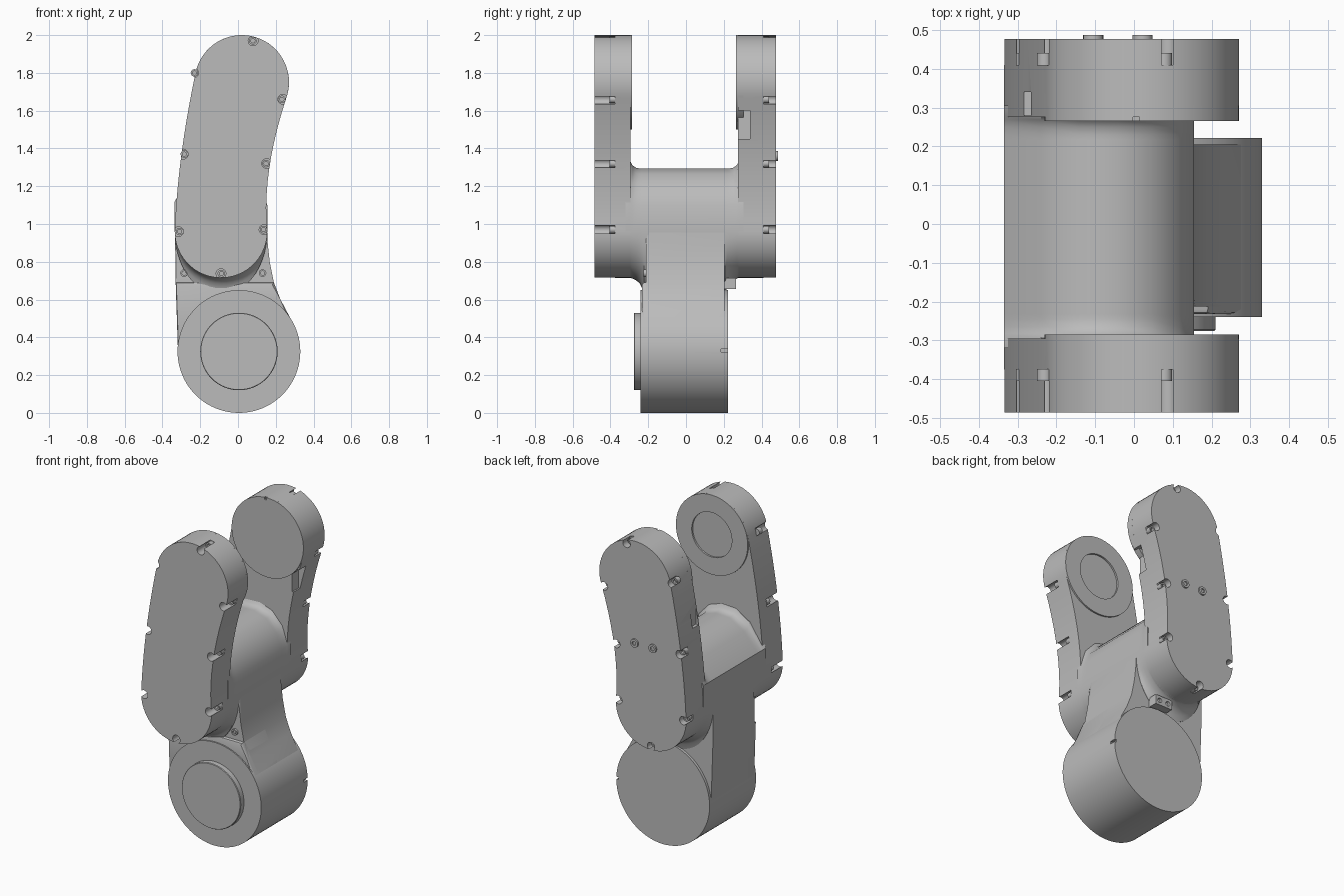
import bpy
import bmesh
from math import sin, cos, pi, radians

cube = bpy.data.objects.get("Cube")
if cube:
    bpy.data.objects.remove(cube, do_unlink=True)

GREY = (0.5, 0.5, 0.5, 1.0)
grey = bpy.data.materials.new("plain grey")
grey.use_nodes = True
grey.diffuse_color = GREY
for node in grey.node_tree.nodes:
    if node.type == 'BSDF_PRINCIPLED':
        node.inputs["Base Color"].default_value = GREY


# ---- helpers: outlines are (x, z) lists, depth runs along y ----
def arc(cx, cz, r, a0, a1, n):
    angles = [radians(a0 + (a1 - a0) * i / n) for i in range(n + 1)]
    return [(cx + r * cos(a), cz + r * sin(a)) for a in angles]


def curve(a, c, b, n=10):
    """Inner points of a quadratic curve from a to b pulled towards c."""
    ts = [i / n for i in range(1, n)]
    return [tuple((1 - t) ** 2 * p + 2 * t * (1 - t) * q + t * t * s
                  for p, q, s in zip(a, c, b)) for t in ts]


def finish(name, bm):
    bmesh.ops.recalc_face_normals(bm, faces=bm.faces[:])
    mesh = bpy.data.meshes.new(name)
    bm.to_mesh(mesh)
    bm.free()
    mesh.materials.append(grey)
    obj = bpy.data.objects.new(name, mesh)
    bpy.context.collection.objects.link(obj)
    return obj


def loft(name, sections, bevel=0.0, segments=5):
    """Skin (y, outline) sections; the rim of the first one may be rounded."""
    bm = bmesh.new()
    rings = [[bm.verts.new((x, y, z)) for x, z in pts] for y, pts in sections]
    n = len(rings[0])
    for a, b in zip(rings, rings[1:]):
        for i in range(n):
            j = (i + 1) % n
            bm.faces.new((a[i], a[j], b[j], b[i]))
    cap = bm.faces.new(rings[0])
    bm.faces.new(rings[-1])
    if bevel:
        bmesh.ops.bevel(bm, geom=list(cap.edges), offset=bevel, segments=segments,
                        profile=0.5, affect='EDGES', clamp_overlap=False)
    return finish(name, bm)


def prism(name, pts, y0, y1, bevel=0.0, segments=5):
    return loft(name, [(y0, pts), (y1, pts)], bevel, segments)


def box(name, x0, x1, y0, y1, z0, z1):
    return prism(name, [(x0, z0), (x1, z0), (x1, z1), (x0, z1)], y0, y1)


def turned(name, cx, cz, profile, n=64):
    """Turn (radius, y) steps around a line along y."""
    sections = [(y, arc(cx, cz, r, 0, 360 - 360 / n, n - 1)) for r, y in profile]
    return loft(name, sections)


def cut(target, cutter):
    cutter.hide_render = True
    mod = target.modifiers.new("cut", 'BOOLEAN')
    mod.operation = 'DIFFERENCE'
    mod.solver = 'EXACT'
    mod.object = cutter
    bpy.ops.object.select_all(action='DESELECT')
    bpy.context.view_layer.objects.active = target
    target.select_set(True)
    bpy.ops.object.modifier_apply(modifier=mod.name)
    bpy.data.objects.remove(cutter, do_unlink=True)


def screw(name, x, z, base, top):
    """Round screw head with a sunken socket."""
    floor = top + (base - top) * 0.5
    return turned(name, x, z, [(0.02, base), (0.02, top), (0.011, top), (0.011, floor)], 16)


# ---- bent arm outline ----
LOW = (-0.09, 0.96, 0.245)
TOP = (0.02, 1.75, 0.25)
top_arc = arc(*TOP, -20, 168, 28)
low_arc = arc(*LOW, 180, 360, 26)
outline = (top_arc + curve(top_arc[-1], (-0.32, 1.35), low_arc[0])
           + low_arc + curve(low_arc[-1], (0.125, 1.27), top_arc[0]))

NOTCHES = [(0.08, 1.97), (-0.235, 1.80), (0.237, 1.66), (0.152, 1.32),
           (-0.29, 1.37), (-0.315, 0.96), (0.138, 0.97), (-0.09, 0.737)]

# ---- two arms, each with a pivot disc and screw notches ----
for side, outer, inner, floor in (("front", -0.485, -0.295, -0.375),
                                  ("back", 0.477, 0.275, 0.41)):
    out = -1 if outer < 0 else 1
    arm = prism(side + "_arm", outline, outer, inner, 0.085, 6)
    for x, z in NOTCHES:
        cut(arm, turned("notch_cutter", x, z,
                        [(0.026, floor), (0.026, outer + out * 0.05)], 20))
    face = inner - out * 0.01
    steps = [(0.25, inner + out * 0.03), (0.25, face)]
    if side == "front":
        # shallow round bearing seat
        cut(arm, turned("seat_cutter", TOP[0], TOP[1],
                        [(0.14, inner + out * 0.025), (0.14, inner - out * 0.05)]))
        steps = [(0.25, inner + out * 0.001), (0.25, face), (0.14, face),
                 (0.14, inner + out * 0.02)]
    else:
        # finger slots on the inner rim
        cut(arm, box("slot_cutter", 0.185, 0.32, 0.2, 0.34, 1.45, 1.6))
        cut(arm, box("slot_cutter", -0.35, -0.265, 0.28, 0.34, 1.48, 1.6))
    disc = turned(side + "_pivot_disc", TOP[0], TOP[1], steps)
    if side == "back":
        cut(disc, box("slit_cutter", -0.002, 0.014, 0.2, 0.4, 1.985, 2.1))
    for i, (x, z) in enumerate(NOTCHES):
        screw(f"{side}_arm_screw_{i + 1}", x * 0.98, z, floor + out * -0.002,
              floor + out * 0.03)

# ---- bridge between the arms, flaring into both and down to the neck ----
saddle = low_arc + [(0.155, 1.10), (0.115, 1.19), (0.045, 1.265), (-0.04, 1.294),
                    (-0.14, 1.29), (-0.24, 1.23), (-0.335, 1.12)]


def bridge_section(drop, rise):
    pts = []
    for x, z in saddle:
        if z < LOW[1]:
            z = LOW[1] - (LOW[1] - z) * (1 + drop / LOW[2])
        elif z > 1.15:
            z += rise
        pts.append((x, z))
    return pts


FLARE = [(0.32, 0, 0.05), (0.293, 0, 0.035), (0.283, 0.004, 0.016), (0.265, 0.012, 0.004),
         (0.245, 0.03, 0), (0.232, 0.055, 0), (0.222, 0.09, 0)]
sections = [(-y, bridge_section(d, r)) for y, d, r in FLARE]
sections += [(y - 0.015, bridge_section(d, r)) for y, d, r in reversed(FLARE)]
loft("bridge", sections)

# ---- neck down to the lower joint ----
neck_low = [(-0.318, 0.33), (0.31, 0.40), (0.278, 0.50), (0.225, 0.60), (0.19, 0.69)]
neck_high = [(0.168, 0.80), (0.157, 0.90), (0.153, 1.0), (-0.334, 1.0), (-0.33, 0.69)]
prism("neck", neck_low + neck_high, -0.212, 0.205, 0.02, 3)
prism("neck_cover", neck_low + [(-0.33, 0.69)], -0.232, 0.0, 0.012, 2)
for i, x in enumerate((-0.285, 0.13)):
    screw(f"neck_screw_{i + 1}", x, 0.74, -0.205, -0.225)

# ---- lower joint drum with raised front plate ----
JX, JZ, JR = 0.005, 0.325, 0.325
drum = turned("lower_joint", JX, JZ, [(JR, -0.24), (JR, 0.222)], 80)
cut(drum, box("slit_cutter", 0.315, 0.4, 0.185, 0.3, 0.322, 0.338))
turned("joint_plate", JX, JZ, [(0.205, -0.235), (0.205, -0.272), (0.202, -0.276)])

# ---- cable connector behind the neck ----
connector = box("connector", -0.06, 0.06, 0.19, 0.265, 0.655, 0.715)
for x in (-0.03, 0.03):
    cut(connector, turned("hole_cutter", x, 0.685, [(0.015, 0.25), (0.015, 0.3)], 16))

# ---- two screws on the back arm ----
for i, x in enumerate((-0.105, 0.022)):
    turned(f"back_face_screw_{i + 1}", x, 1.36,
           [(0.026, 0.47), (0.026, 0.487), (0.013, 0.487), (0.013, 0.479)], 20)

# ---- smooth shading with sharp edges kept ----
bpy.ops.object.select_all(action='DESELECT')
for obj in bpy.context.collection.objects:
    if obj.type == 'MESH' and grey.name in obj.data.materials:
        obj.select_set(True)
        bpy.context.view_layer.objects.active = obj
bpy.ops.object.shade_smooth_by_angle(angle=radians(32))
